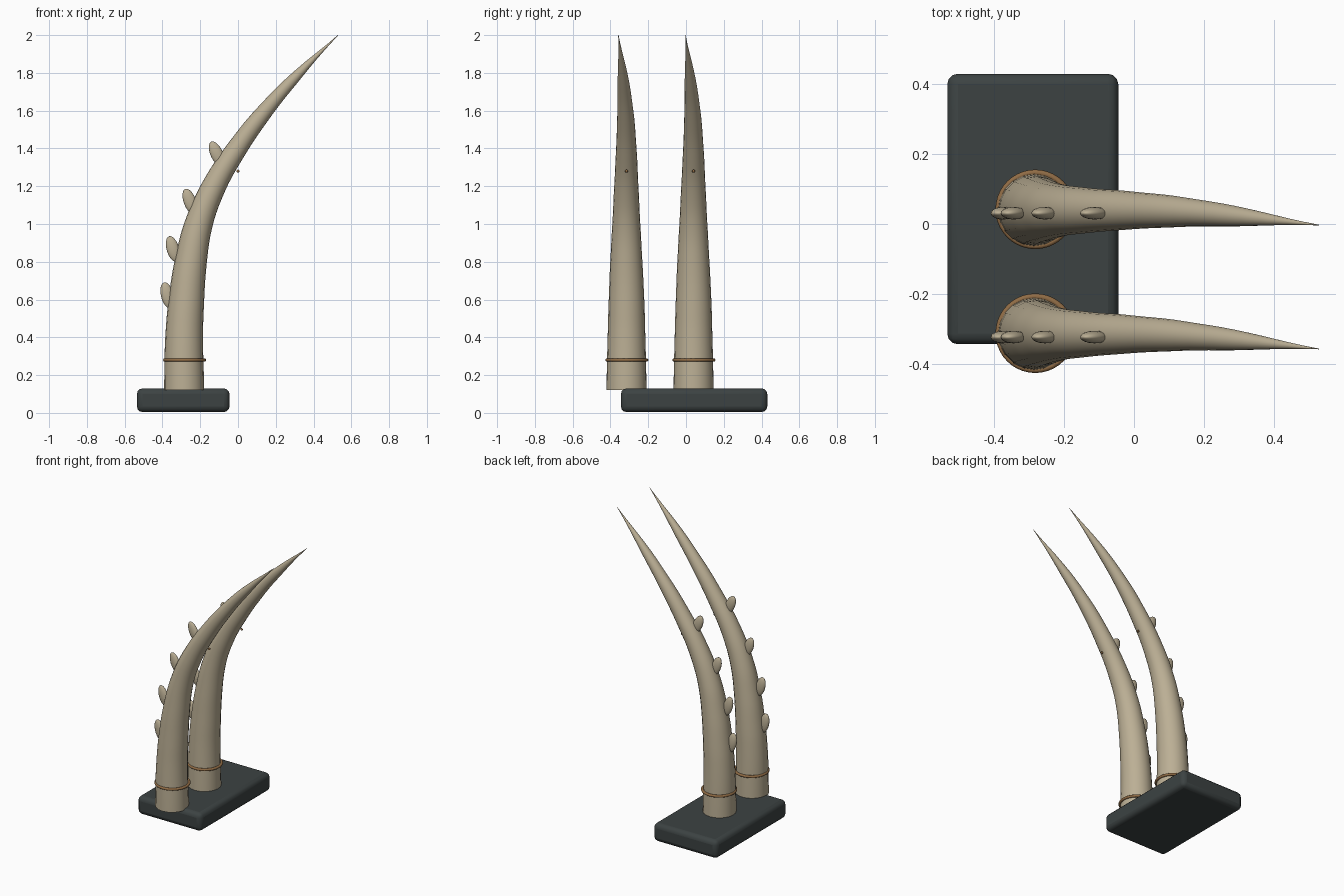
import bpy
from math import radians

if "Cube" in bpy.data.objects:
    bpy.data.objects.remove(bpy.data.objects["Cube"])


def material(name, color):
    m = bpy.data.materials.new(name)
    m.diffuse_color = (*color, 1)
    m.use_nodes = True
    m.node_tree.nodes["Principled BSDF"].inputs["Base Color"].default_value = m.diffuse_color
    return m


IVORY = material("ivory", (0.50, 0.43, 0.30))
DARK = material("dark_stone", (0.045, 0.055, 0.055))
BROWN = material("brown_band", (0.28, 0.15, 0.06))


def finish(name, mat, angle=40):
    ob = bpy.context.object
    ob.name = name
    ob.data.materials.append(mat)
    bpy.ops.object.shade_smooth_by_angle(angle=radians(angle))
    return ob


# plinth with rounded edges
bpy.ops.mesh.primitive_cube_add(size=1, location=(-0.29, 0.043, 0.067))
bpy.context.object.scale = (0.49, 0.775, 0.125)
bpy.ops.object.transform_apply(location=False, rotation=False, scale=True)
base = finish("plinth", DARK)
bevel = base.modifiers.new("round", 'BEVEL')
bevel.width = 0.03
bevel.segments = 3

# tusk centre line: x, y, z, radius
PATH = [(-0.285, 0.040, 0.12, 0.106), (-0.285, 0.040, 0.40, 0.100),
        (-0.273, 0.040, 0.60, 0.094), (-0.250, 0.039, 0.80, 0.085),
        (-0.208, 0.039, 1.00, 0.074), (-0.127, 0.039, 1.20, 0.064),
        (-0.005, 0.039, 1.40, 0.054), (0.145, 0.034, 1.60, 0.042),
        (0.325, 0.019, 1.80, 0.025), (0.53, -0.003, 2.00, 0.001)]

# spines: x, z, tilt in degrees
SPINES = [(-0.375, 0.623, -13), (-0.345, 0.868, -16),
          (-0.255, 1.12, -20), (-0.113, 1.372, -24)]


def tusk(name, dy):
    # tapered tube along the path
    cu = bpy.data.curves.new(name, 'CURVE')
    cu.dimensions = '3D'
    cu.bevel_depth = 1
    cu.bevel_resolution = 8
    cu.use_fill_caps = True
    sp = cu.splines.new('BEZIER')
    sp.radius_interpolation = 'CARDINAL'
    sp.resolution_u = 5
    sp.bezier_points.add(len(PATH) - 1)
    for p, (x, y, z, r) in zip(sp.bezier_points, PATH):
        p.co = (x, y + dy, z)
        p.radius = r
        p.handle_left_type = p.handle_right_type = 'AUTO'
    ob = bpy.data.objects.new(name, cu)
    bpy.context.collection.objects.link(ob)
    bpy.ops.object.select_all(action='DESELECT')
    ob.select_set(True)
    bpy.context.view_layer.objects.active = ob
    bpy.ops.object.convert(target='MESH')
    finish(name, IVORY)

    # band near the foot
    bpy.ops.mesh.primitive_torus_add(location=(-0.283, 0.042 + dy, 0.28), major_radius=0.105,
                                     minor_radius=0.009, major_segments=40, minor_segments=10)
    finish(name + "_band", BROWN)

    # flattened spines on the outer curve
    for i, (x, z, tilt) in enumerate(SPINES):
        bpy.ops.mesh.primitive_uv_sphere_add(segments=20, ring_count=12, radius=1,
                                             location=(x, 0.031 + dy, z),
                                             rotation=(0, radians(tilt), 0))
        bpy.context.object.scale = (0.033, 0.018, 0.070)
        finish(f"{name}_spine_{i + 1}", IVORY)

    # tiny peg on the inner curve
    bpy.ops.mesh.primitive_uv_sphere_add(segments=10, ring_count=6, radius=0.008,
                                         location=(0.0, 0.04 + dy, 1.28))
    finish(name + "_peg", BROWN)


tusk("back_tusk", 0)
tusk("front_tusk", -0.355)
